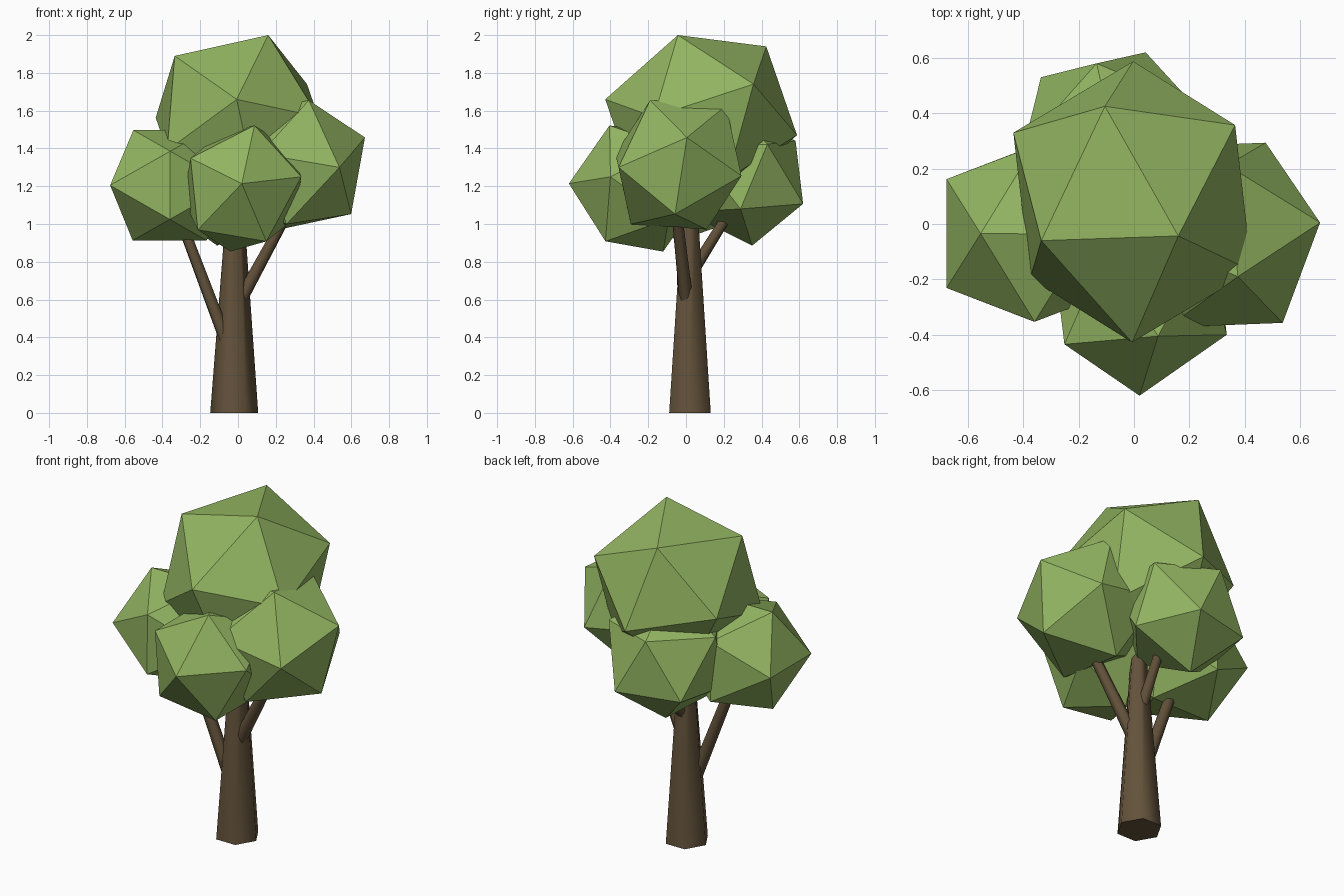
import bpy, bmesh, math
from mathutils import Vector

if "Cube" in bpy.data.objects:
    bpy.data.objects.remove(bpy.data.objects["Cube"])


def material(name, color):
    m = bpy.data.materials.new(name)
    m.diffuse_color = color
    m.use_nodes = True
    m.node_tree.nodes["Principled BSDF"].inputs["Base Color"].default_value = m.diffuse_color
    return m


green = material("leaf_green", (0.29, 0.46, 0.12, 1))
brown = material("bark_brown", (0.125, 0.085, 0.043, 1))


def finish(bm, name, mat):
    bmesh.ops.recalc_face_normals(bm, faces=bm.faces)
    me = bpy.data.meshes.new(name)
    bm.to_mesh(me)
    bm.free()
    me.materials.append(mat)
    ob = bpy.data.objects.new(name, me)
    bpy.context.collection.objects.link(ob)
    return ob


def leaf_clump(name, centre, *face):
    """Squashed, tilted icosahedron given by its centre and one corner triangle."""
    o = Vector(centre)
    a, b, c = (Vector(p) - o for p in face)
    k = (math.sqrt(5) - 1) / 2
    half = [a, b, c, k * (a + b) - c, k * (b + c) - a, k * (a + c) - b]
    bm = bmesh.new()
    for v in half:
        bm.verts.new(o + v)
        bm.verts.new(o - v)
    bmesh.ops.convex_hull(bm, input=bm.verts)
    finish(bm, name, green)


def limb(name, start, end, r1, r2, turn=0.0):
    """Tapered six-sided limb with smooth sides and flat ends."""
    s, e = Vector(start), Vector(end)
    rot = (e - s).to_track_quat('Z', 'Y')
    bm = bmesh.new()
    rings = []
    for p, r in ((s, r1), (e, r2)):
        rings.append([bm.verts.new(p + rot @ Vector((
            r * math.cos(turn + i * math.pi / 3),
            r * math.sin(turn + i * math.pi / 3), 0))) for i in range(6)])
    for i in range(6):
        j = (i + 1) % 6
        f = bm.faces.new((rings[0][i], rings[0][j], rings[1][j], rings[1][i]))
        f.smooth = True
    for ring in rings:
        cap = bm.faces.new(ring)
        for edge in cap.edges:
            edge.smooth = False
    finish(bm, name, brown)


# Trunk and branches
limb("trunk", (-0.02, 0.021, 0), (-0.015, 0.021, 1.2), 0.127, 0.038, math.pi / 2)
limb("left_branch", (-0.055, 0.0, 0.36), (-0.33, -0.03, 1.09), 0.037, 0.029)
limb("right_branch", (0.02, 0.0, 0.61), (0.27, -0.05, 1.07), 0.037, 0.028)
limb("back_branch", (-0.02, 0.03, 0.74), (0.0, 0.23, 1.06), 0.035, 0.028)

# Foliage
leaf_clump("top_foliage", (-0.005, 0.08, 1.565),
           (0.16, -0.043, 2.0), (-0.335, -0.06, 1.89), (-0.105, 0.425, 1.94))
leaf_clump("right_foliage", (0.297, -0.04, 1.313),
           (0.672, 0.005, 1.458), (0.375, -0.19, 1.655), (0.537, -0.357, 1.30))
leaf_clump("front_foliage", (0.023, -0.263, 1.188),
           (0.02, -0.62, 1.214), (0.087, -0.405, 1.522), (0.335, -0.4, 1.25))
leaf_clump("left_foliage", (-0.36, -0.035, 1.205),
           (-0.677, 0.162, 1.205), (-0.677, -0.231, 1.205), (-0.554, -0.035, 1.497))
leaf_clump("back_foliage", (-0.083, 0.287, 1.252),
           (0.042, 0.62, 1.107), (-0.135, 0.58, 1.44), (-0.336, 0.53, 1.108))
